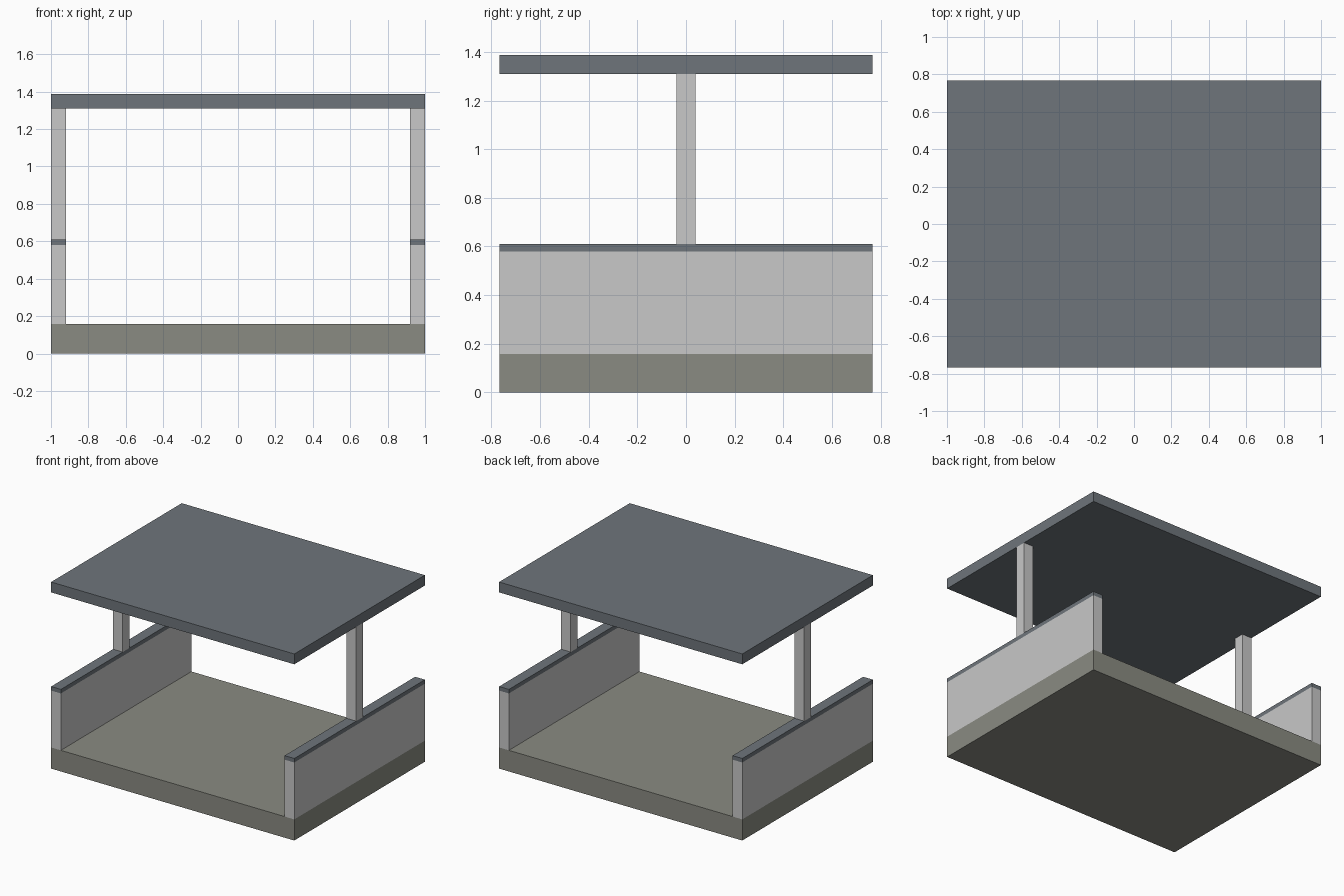
import bpy
import bmesh
from mathutils import Vector

cube = bpy.data.objects.get("Cube")
if cube:
    bpy.data.objects.remove(cube, do_unlink=True)


def material(name, rgb):
    mat = bpy.data.materials.new(name)
    mat.use_nodes = True
    color = (*rgb, 1)
    mat.diffuse_color = color
    mat.node_tree.nodes["Principled BSDF"].inputs["Base Color"].default_value = color
    return mat


def box(name, low, high, mat):
    """Add a flat-sided box spanning two opposite corners."""
    low, high = Vector(low), Vector(high)
    bm = bmesh.new()
    bmesh.ops.create_cube(bm, size=1)
    bmesh.ops.scale(bm, vec=high - low, verts=bm.verts)
    mesh = bpy.data.meshes.new(name)
    bm.to_mesh(mesh)
    bm.free()
    mesh.materials.append(mat)
    obj = bpy.data.objects.new(name, mesh)
    obj.location = (low + high) / 2
    bpy.context.collection.objects.link(obj)
    return obj


slate = material("slate grey", (0.156, 0.178, 0.198))
plaster = material("light grey", (0.578, 0.578, 0.578))
stone = material("olive stone", (0.254, 0.258, 0.223))

HALF_X, HALF_Y = 1.0, 0.767
THICK = 0.08
FLOOR, WALL, CAP, POST, TOP = 0.157, 0.58, 0.61, 1.31, 1.387

# Floor slab and flat roof
box("floor_slab", (-HALF_X, -HALF_Y, 0), (HALF_X, HALF_Y, FLOOR), stone)
box("roof_slab", (-HALF_X, -HALF_Y, POST), (HALF_X, HALF_Y, TOP), slate)

# Low side walls with coping, each carrying one central post
for side, x in (("left", HALF_X - THICK), ("right", -HALF_X)):
    x2 = x + THICK
    box(side + "_wall", (x, -HALF_Y, FLOOR), (x2, HALF_Y, WALL), plaster)
    box(side + "_wall_cap", (x, -HALF_Y, WALL), (x2, HALF_Y, CAP), slate)
    box(side + "_post", (x, -THICK / 2, CAP), (x2, THICK / 2, POST), plaster)
